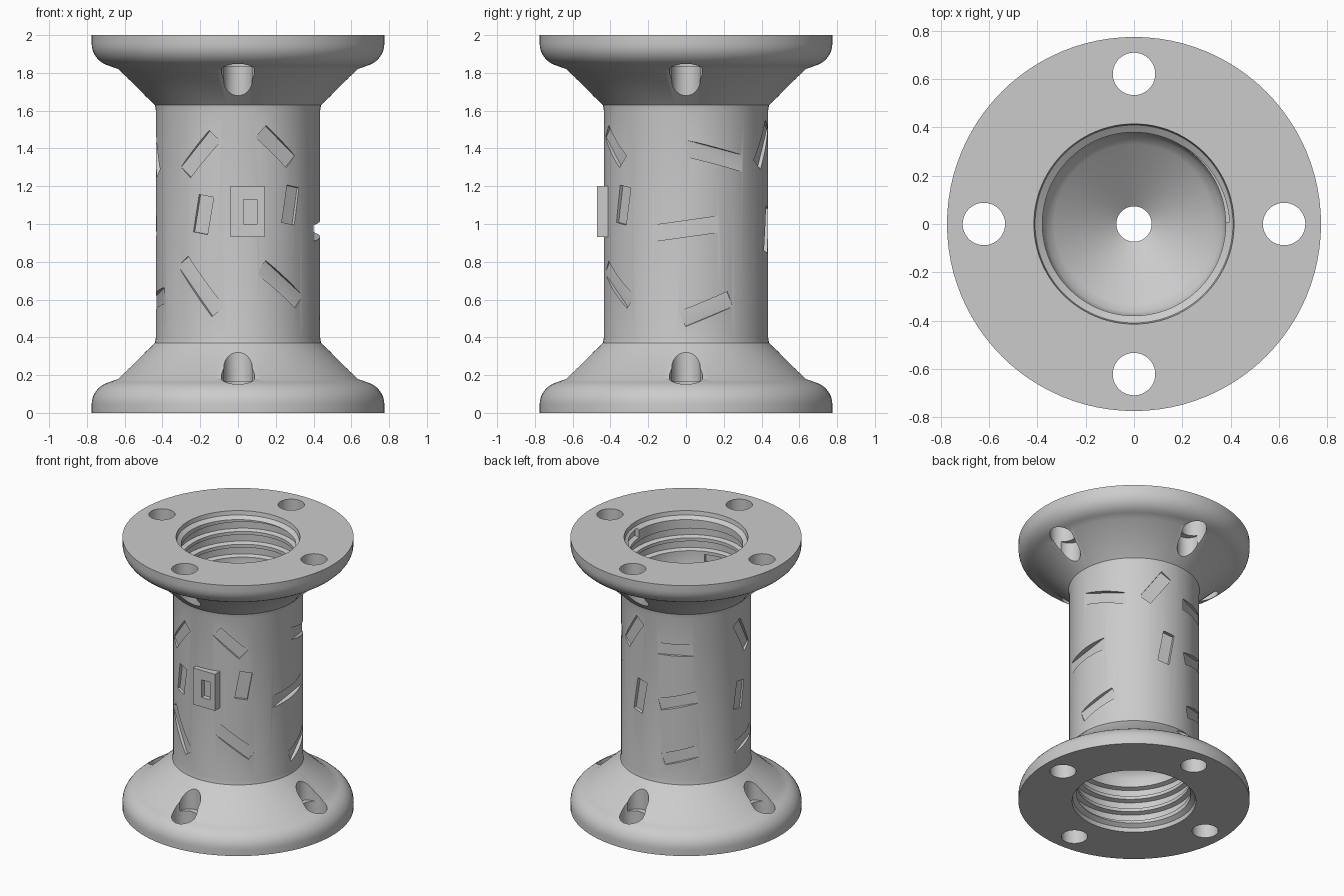
import bpy, bmesh, math
from math import sin, cos, pi, radians
from mathutils import Matrix

cube = bpy.data.objects.get("Cube")
if cube:
    bpy.data.objects.remove(cube)


def add_object(name, bm):
    bmesh.ops.recalc_face_normals(bm, faces=bm.faces)
    mesh = bpy.data.meshes.new(name)
    bm.to_mesh(mesh)
    bm.free()
    obj = bpy.data.objects.new(name, mesh)
    bpy.context.collection.objects.link(obj)
    return obj


def bridge(bm, a, b):
    for i in range(len(a)):
        j = (i + 1) % len(a)
        bm.faces.new((a[i], a[j], b[j], b[i]))


def lathe(name, profile, steps=96):
    """Spin a closed radius/height outline around z."""
    bm = bmesh.new()
    rings = []
    for s in range(steps):
        a = 2 * pi * s / steps
        rings.append([bm.verts.new((r * cos(a), r * sin(a), z)) for r, z in profile])
    for s in range(steps):
        bridge(bm, rings[s], rings[(s + 1) % steps])
    return add_object(name, bm)


def thread_cutter(name, start, pitch, turns, flip):
    """Sweep a trapezoid along a helix; flip turns it over for the lower socket."""
    section = [(0.365, -0.04), (0.412, -0.026), (0.412, 0.026), (0.365, 0.04)]
    bm = bmesh.new()
    steps = int(turns * 48)
    rings = []
    for s in range(steps + 1):
        a = 2 * pi * s / 48 + 0.02
        drop = start - pitch * s / 48
        rings.append([bm.verts.new((r * cos(a), r * sin(a), drop + z)) for r, z in section])
    for a, b in zip(rings, rings[1:]):
        bridge(bm, a, b)
    bm.faces.new(rings[0])
    bm.faces.new(rings[-1])
    if flip:
        spin = Matrix.Translation((0, 0, 2)) @ Matrix.Rotation(pi, 4, 'X')
        bmesh.ops.transform(bm, matrix=spin, verts=bm.verts)
    return add_object(name, bm)


def rod(name, radius, length, distance, angle):
    """Upright cylinder standing off the main axis."""
    bm = bmesh.new()
    place = Matrix.Rotation(angle, 4, 'Z') @ Matrix.Translation((distance, 0, 1))
    bmesh.ops.create_cone(bm, cap_ends=True, segments=40, radius1=radius, radius2=radius,
                          depth=length, matrix=place @ Matrix.Rotation(0.03, 4, 'Z'))
    return add_object(name, bm)


def box(name, size, matrix):
    bm = bmesh.new()
    bmesh.ops.create_cube(bm, size=1, matrix=matrix @ Matrix.Diagonal((*size, 1)))
    return add_object(name, bm)


def carve(target, cutter):
    mod = target.modifiers.new("cut", 'BOOLEAN')
    mod.operation = 'DIFFERENCE'
    mod.solver = 'EXACT'
    mod.object = cutter
    bpy.context.view_layer.objects.active = target
    bpy.ops.object.modifier_apply(modifier=mod.name)
    bpy.data.objects.remove(cutter)


# Body: rounded flanges, conical shoulders, barrel, sockets and funnels
rounding = [(0.64 + 0.135 * cos(a), 1.955 - 0.125 * sin(a))
            for a in (radians(10 * i) for i in range(8))]
upper_outside = [(0.775, 2.0)] + rounding + [(0.64, 1.82), (0.44, 1.63), (0.435, 1.6)]
upper_inside = [(0.073, 1.37), (0.33, 1.55), (0.365, 1.58), (0.38, 1.62),
                (0.38, 1.95), (0.41, 1.97), (0.415, 2.0)]
lower_outside = [(r, 2 - z) for r, z in reversed(upper_outside)]
lower_inside = [(r, 2 - z) for r, z in reversed(upper_inside)]
body = lathe("flanged_body", upper_outside + lower_outside + lower_inside + upper_inside)

# Four bolt holes through both flanges, each with a scoop into the shoulders
for k in range(4):
    carve(body, rod("bolt_hole_cutter", 0.088, 2.4, 0.622, k * pi / 2))
    carve(body, rod("scoop_cutter", 0.075, 1.66, 0.567, k * pi / 2))

# Flat slanted notches around the barrel: azimuth, height, tilt, length, depth
notches = [
    (0, 0.975, 8, 0.42, 0.035), (22, 1.36, -14, 0.34, 0.03),
    (15, 0.55, 22, 0.28, 0.025), (-62, 1.41, -42, 0.24, 0.02),
    (-58, 0.68, -38, 0.3, 0.02), (-118, 1.37, 48, 0.26, 0.02),
    (-118, 0.67, -52, 0.34, 0.02), (-115, 1.05, 80, 0.2, 0.02),
    (-50, 1.1, 80, 0.2, 0.02), (70, 1.42, 55, 0.26, 0.02),
    (80, 0.97, 80, 0.24, 0.025), (115, 1.36, 0, 0.24, 0.02),
    (118, 0.98, 14, 0.26, 0.025), (120, 0.58, 16, 0.24, 0.02),
    (180, 0.95, 80, 0.2, 0.015), (185, 1.38, -60, 0.26, 0.02),
    (190, 0.6, 10, 0.26, 0.02),
]
for azimuth, height, tilt, length, depth in notches:
    turn = Matrix.Rotation(radians(azimuth), 4, 'Z')
    place = Matrix.Translation((0.435 - depth + 0.1, 0, height))
    roll = Matrix.Rotation(radians(tilt), 4, 'X')
    carve(body, box("notch_cutter", (0.2, length, 0.085), turn @ place @ roll))

# Screw threads in both sockets
for flip in (False, True):
    carve(body, thread_cutter("thread_cutter", 1.93, 0.095, 2.8, flip))

# Raised plate on the front with a recessed window
plate = box("front_plate", (0.18, 0.1, 0.27), Matrix.Translation((0.05, -0.42, 1.065)))
carve(plate, box("window_cutter", (0.07, 0.1, 0.13),
                 Matrix.Translation((0.065, -0.485, 1.065))))

# Smooth shading with crisp edges
bpy.ops.object.select_all(action='DESELECT')
body.select_set(True)
bpy.context.view_layer.objects.active = body
bpy.ops.object.shade_smooth_by_angle(angle=radians(30))
